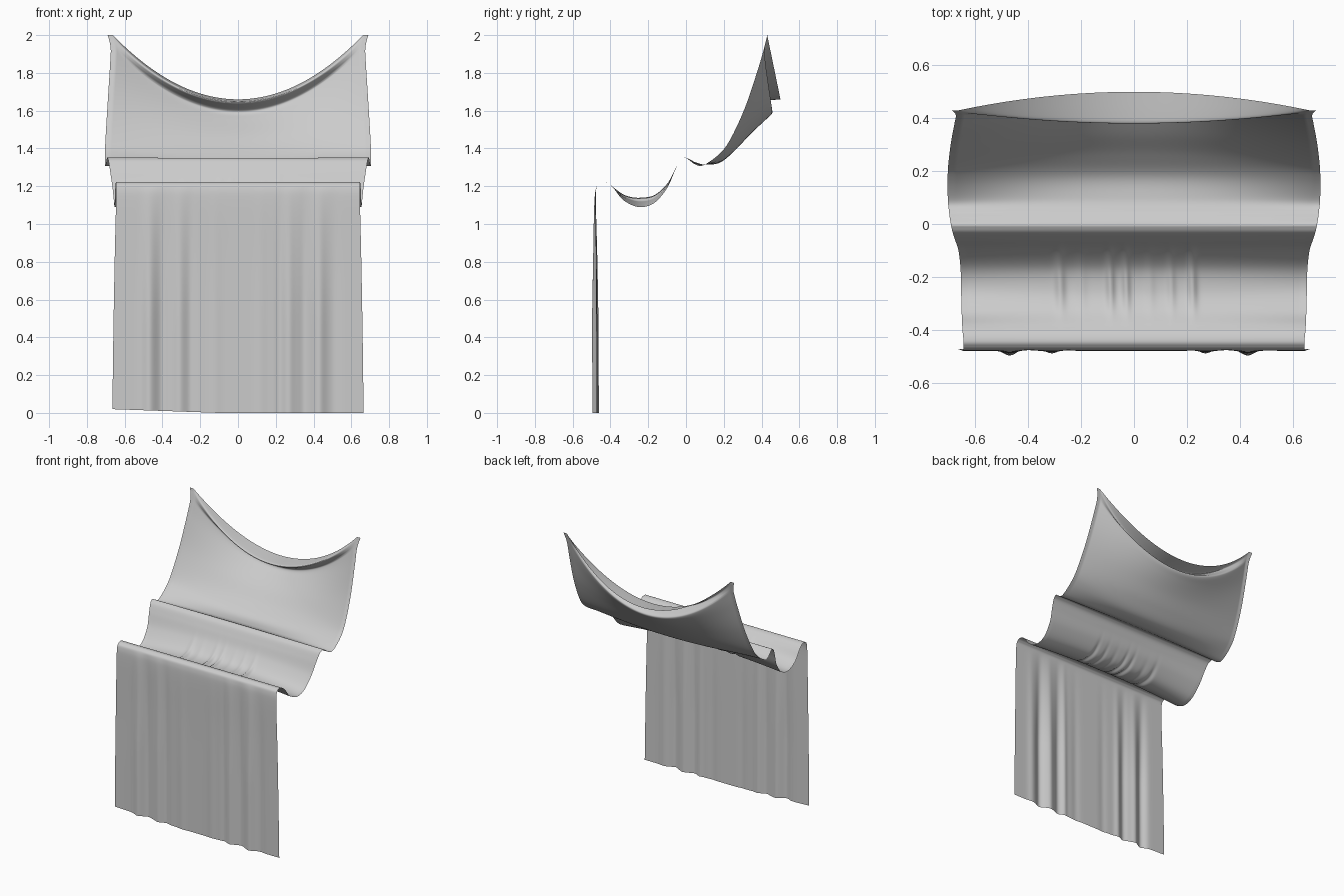
import bpy, bmesh, math

# Lengthwise profile shared by centre and side edge: (y, z, half width)
panel = [(-.473, 0, .665), (-.475, .4, .66), (-.477, .8, .653), (-.48, 1.1, .646),
         (-.475, 1.19, .645), (-.46, 1.215, .645), (-.44, 1.222, .645), (-.41, 1.213, .648)]
bar = [(-.035, 1.33, .685), (-.015, 1.347, .69), (0, 1.35, .693)]

# Centre line: lower trough, upper trough, then S-shaped cowl fold
centre_low = [(-.38, 1.19), (-.32, 1.145), (-.25, 1.125), (-.17, 1.14), (-.10, 1.21), (-.06, 1.285)]
centre_top = [(.025, 1.34), (.05, 1.327), (.1, 1.315), (.18, 1.325), (.26, 1.39), (.34, 1.475),
              (.42, 1.55), (.455, 1.585), (.45, 1.605), (.41, 1.625), (.383, 1.638),
              (.385, 1.648), (.42, 1.653), (.5, 1.66)]
# Side edge: the top points gather into the hanging corner
edge_low = [(-.38, 1.185, .65), (-.33, 1.125, .652), (-.25, 1.09, .654), (-.17, 1.11, .656),
            (-.10, 1.19, .664), (-.06, 1.28, .677)]
edge_top = [(.025, 1.332, .697), (.05, 1.315, .7), (.09, 1.31, .704), (.17, 1.365, .705),
            (.23, 1.44, .702), (.31, 1.61, .692), (.375, 1.80, .68), (.405, 1.90, .674),
            (.412, 1.925, .674), (.417, 1.945, .676), (.422, 1.965, .68),
            (.426, 1.98, .684), (.428, 1.99, .687), (.43, 2.0, .69)]


def spline(pts, steps=7):
    """Catmull-Rom samples through the points."""
    p = [pts[0]] + pts + [pts[-1]]
    out = []
    for i in range(1, len(p) - 2):
        a, b, c, d = p[i - 1:i + 3]
        for s in range(steps):
            t = s / steps
            out.append(tuple(.5 * (2 * q + (r - o) * t + (2 * o - 5 * q + 4 * r - w) * t * t
                             + (3 * q - o - 3 * r + w) * t ** 3)
                             for o, q, r, w in zip(a, b, c, d)))
    return out + [pts[-1]]


def bump(x, centre, width):
    return math.exp(-((x - centre) / width) ** 2)


edge = spline(panel + edge_low + bar + edge_top)
centre = spline([q[:2] for q in panel] + centre_low + [q[:2] for q in bar] + centre_top)

# Vertical pleats of the hanging panel and short creases in the lower trough
pleats = [(-.47, .035, -.022), (-.40, .03, .012), (-.31, .03, -.014), (-.25, .025, .008),
          (-.12, .03, -.004), (.12, .03, -.004), (.22, .02, .006), (.27, .03, -.014),
          (.35, .03, .012), (.43, .035, -.022), (.51, .03, .006)]
creases = [(-.28, .018, .016), (-.20, .02, .006), (-.09, .015, .016), (-.03, .014, .015),
           (.06, .018, .006), (.14, .015, .010), (.22, .016, .016)]

COLS = 200
bm = bmesh.new()
rows = []
for (ey, ez, w), (cy, cz) in zip(edge, centre):
    row = []
    for i in range(COLS + 1):
        u = 2 * i / COLS - 1
        k = min(1, (u / .96) ** 2)
        x, y, z = u * w, cy + (ey - cy) * k, cz + (ez - cz) * k
        if y < -.44 and z < 1.2:
            fall = min(1, (1.2 - z) / .7) ** .7
            y += fall * sum(a * bump(x, c, s) for c, s, a in pleats)
            z += max(0, -x - .1) * .035 * max(0, 1 - z)
        elif -.40 < y < -.05:
            win = math.sin(math.pi * (y + .40) / .35) ** 2
            z += win * sum(a * bump(x + .03 * (y + .2), c, s) for c, s, a in creases)
        row.append(bm.verts.new((x, y, z)))
    rows.append(row)
for lo, hi in zip(rows, rows[1:]):
    for i in range(COLS):
        bm.faces.new((lo[i], lo[i + 1], hi[i + 1], hi[i]))
for f in bm.faces:
    f.smooth = True

# Draped cloth sheet
mesh = bpy.data.meshes.new("draped_cloth")
bm.to_mesh(mesh)
bm.free()
cloth = bpy.data.objects.new("draped_cloth", mesh)
bpy.context.collection.objects.link(cloth)
